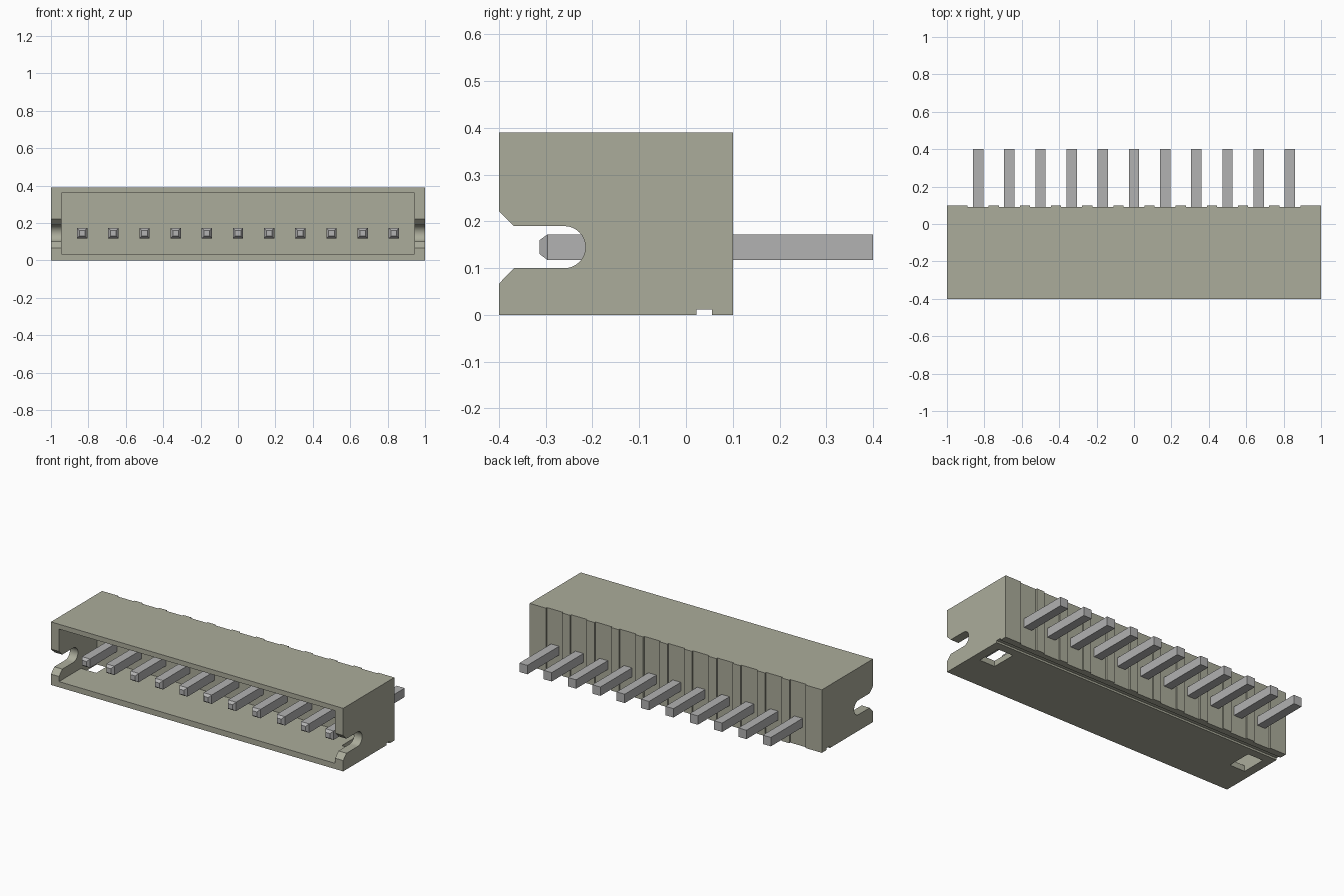
import bpy, bmesh, math
from mathutils import Vector

if "Cube" in bpy.data.objects:
    bpy.data.objects.remove(bpy.data.objects["Cube"], do_unlink=True)

PITCH, PINS = 1 / 6, 11
pin_xs = [(i - (PINS - 1) / 2) * PITCH for i in range(PINS)]


def material(name, rgb):
    m = bpy.data.materials.new(name)
    m.use_nodes = True
    m.diffuse_color = (*rgb, 1)
    bsdf = m.node_tree.nodes["Principled BSDF"]
    bsdf.inputs["Base Color"].default_value = (*rgb, 1)
    bsdf.inputs["Roughness"].default_value = 0.6
    return m


beige = material("beige plastic", (0.407, 0.413, 0.328))
grey = material("grey metal", (0.445, 0.445, 0.445))


def add_object(name, bm, mat):
    bmesh.ops.recalc_face_normals(bm, faces=bm.faces)
    mesh = bpy.data.meshes.new(name)
    bm.to_mesh(mesh)
    bm.free()
    mesh.materials.append(mat)
    ob = bpy.data.objects.new(name, mesh)
    bpy.context.collection.objects.link(ob)
    return ob


def prism(name, points, offset, mat=beige):
    """Extrude a flat outline of 3D points along an offset."""
    bm = bmesh.new()
    face = bm.faces.new([bm.verts.new(p) for p in points])
    ext = bmesh.ops.extrude_face_region(bm, geom=[face])
    verts = [g for g in ext["geom"] if isinstance(g, bmesh.types.BMVert)]
    bmesh.ops.translate(bm, verts=verts, vec=Vector(offset))
    return add_object(name, bm, mat)


def box(name, x, y, z):
    pts = [(x[0], y[0], z[0]), (x[1], y[0], z[0]), (x[1], y[1], z[0]), (x[0], y[1], z[0])]
    return prism(name, pts, (0, 0, z[1] - z[0]))


def cut(ob, cutter):
    """Subtract the cutter and remove it."""
    mod = ob.modifiers.new("cut", "BOOLEAN")
    mod.operation, mod.solver, mod.object = "DIFFERENCE", "EXACT", cutter
    cutter.hide_render = True
    deps = bpy.context.evaluated_depsgraph_get()
    mesh = bpy.data.meshes.new_from_object(ob.evaluated_get(deps))
    ob.modifiers.clear()
    ob.data = mesh
    bpy.data.objects.remove(cutter, do_unlink=True)


# Housing outline: straight front, shallow recess behind every pin
outline = [(-1, -0.4, 0), (1, -0.4, 0), (1, 0.1, 0)]
for x in reversed(pin_xs):
    outline += [(x + 0.056, 0.1, 0), (x + 0.056, 0.09, 0),
                (x - 0.056, 0.09, 0), (x - 0.056, 0.1, 0)]
outline.append((-1, 0.1, 0))
housing = prism("housing", outline, (0, 0, 0.39))

# Open front cavity
cut(housing, box("cavity_cutter", (-0.945, 0.945), (-0.5, -0.03), (0.035, 0.36)))

# Chamfered keyhole notch through both end walls
arc = [(-0.26 + 0.045 * math.cos(a), 0.145 + 0.045 * math.sin(a))
       for a in (math.pi / 2 - math.pi * i / 16 for i in range(17))]
notch = [(-0.5, 0.32), (-0.368, 0.19)] + arc + [(-0.368, 0.1), (-0.5, -0.03 + 0.0)]
notch[0], notch[-1] = (-0.43, 0.252), (-0.43, 0.036)
cut(housing, prism("notch_cutter", [(-1.1, y, z) for y, z in notch], (2.2, 0, 0)))

# Groove along the underside
cut(housing, box("groove_cutter", (-1.1, 1.1), (0.022, 0.056), (-0.05, 0.012)))

# Floor windows near both ends
for s in (-1, 1):
    xs = sorted((s * 0.84, s * 0.945))
    cut(housing, box("window_cutter", xs, (-0.185, -0.03), (-0.05, 0.06)))

# Smooth the rounded notch ends only
bpy.ops.object.select_all(action="DESELECT")
housing.select_set(True)
bpy.context.view_layer.objects.active = housing
bpy.ops.object.shade_smooth_by_angle(angle=math.radians(25))


def pin(name, x):
    """Square pin with a tapered front tip."""
    bm = bmesh.new()
    rings = []
    for y, h in ((-0.313, 0.015), (-0.296, 0.0275), (0.4, 0.0275)):
        rings.append([bm.verts.new((x + h * a, y, 0.145 + h * b))
                      for a, b in ((-1, -1), (1, -1), (1, 1), (-1, 1))])
    for r0, r1 in zip(rings, rings[1:]):
        for i in range(4):
            j = (i + 1) % 4
            bm.faces.new((r0[i], r0[j], r1[j], r1[i]))
    bm.faces.new(rings[0])
    bm.faces.new(rings[-1])
    return add_object(name, bm, grey)


for i, x in enumerate(pin_xs):
    pin(f"pin_{i + 1}", x)
